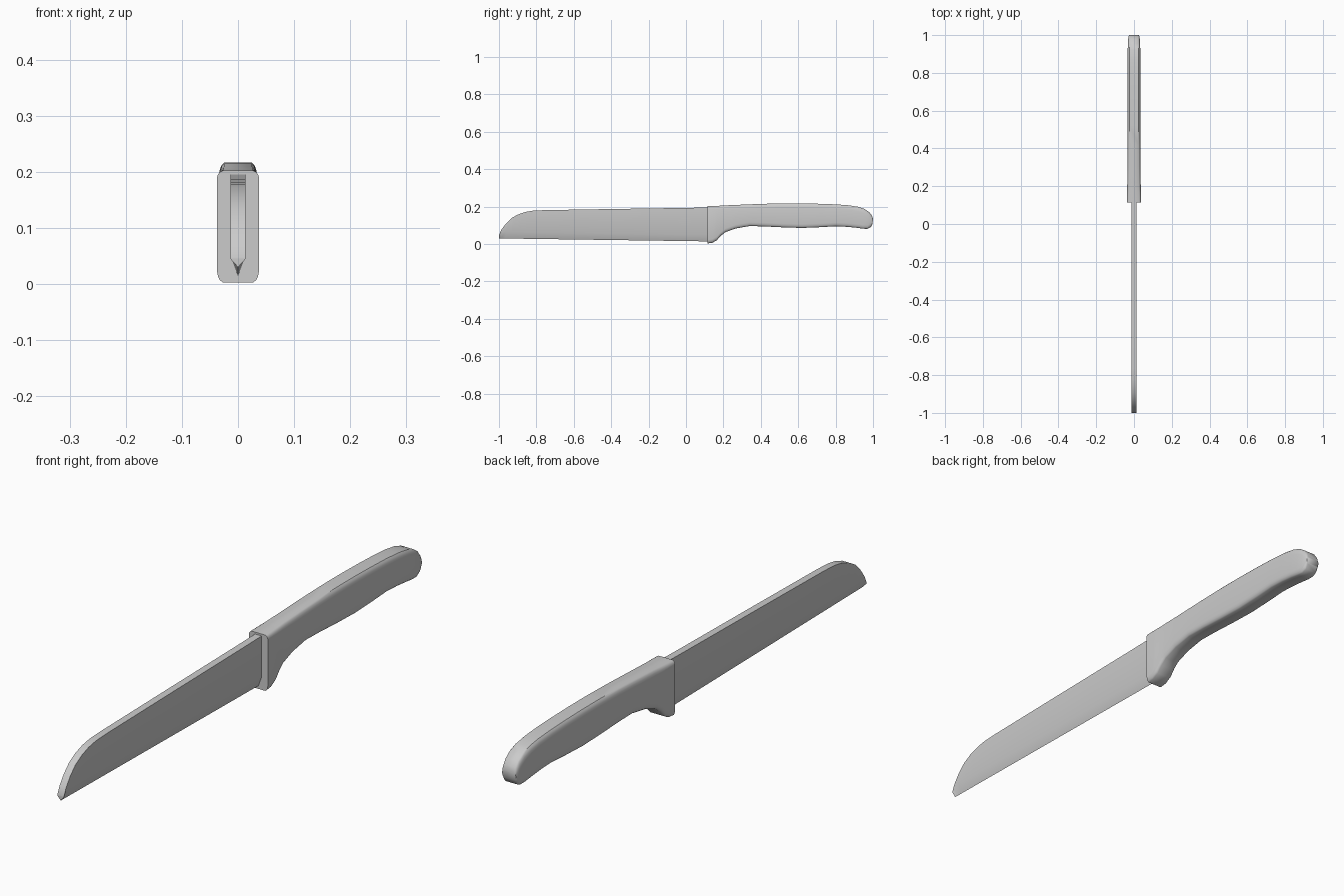
import bpy, bmesh, math
from mathutils import Vector


def loft(name, rings, angle):
    """Skin a list of equal-length closed rings, cap both ends, shade smooth."""
    bm = bmesh.new()
    vr = [[bm.verts.new(p) for p in ring] for ring in rings]
    n = len(vr[0])
    for a, b in zip(vr, vr[1:]):
        for i in range(n):
            j = (i + 1) % n
            bm.faces.new((a[i], a[j], b[j], b[i]))
    bm.faces.new(vr[0])
    bm.faces.new(vr[-1])
    bmesh.ops.recalc_face_normals(bm, faces=bm.faces)
    me = bpy.data.meshes.new(name)
    bm.to_mesh(me)
    bm.free()
    ob = bpy.data.objects.new(name, me)
    bpy.context.collection.objects.link(ob)
    bpy.ops.object.select_all(action='DESELECT')
    ob.select_set(True)
    bpy.context.view_layer.objects.active = ob
    bpy.ops.object.shade_smooth_by_angle(angle=math.radians(angle))
    return ob


# Blade: flat sides, ground edge along the bottom, curved spine near the tip
# stations: (y, spine z)
spine = [(-1.0, 0.048), (-0.988, 0.075), (-0.965, 0.107), (-0.935, 0.137),
         (-0.9, 0.157), (-0.86, 0.171), (-0.82, 0.178), (-0.76, 0.181),
         (-0.4, 0.187), (0.0, 0.193), (0.15, 0.196)]
t = 0.013
rings = []
for y, top in spine:
    edge = 0.03 - 0.016 * (y + 1) / 1.12
    shoulder = min(edge + 0.035, edge + 0.8 * (top - edge))
    rings.append([(0, y, edge), (t, y, shoulder), (t, y, top),
                  (-t, y, top), (-t, y, shoulder)])
loft("blade", rings, 35)


# Handle: rounded-rectangle sections that tilt round the butt end
# stations: (top y, top z, bottom y, bottom z, half width, top corner)
grip = [(0.115, 0.202, 0.115, 0.003, 0.0375, 0.012),
        (0.14, 0.203, 0.14, 0.006, 0.0373, 0.014),
        (0.165, 0.204, 0.165, 0.02, 0.037, 0.016),
        (0.19, 0.205, 0.185, 0.043, 0.0362, 0.018),
        (0.22, 0.207, 0.21, 0.063, 0.0355, 0.02),
        (0.27, 0.209, 0.265, 0.083, 0.035, 0.022),
        (0.34, 0.212, 0.34, 0.096, 0.0345, 0.023),
        (0.42, 0.215, 0.42, 0.094, 0.034, 0.024),
        (0.52, 0.217, 0.52, 0.089, 0.034, 0.024),
        (0.62, 0.217, 0.62, 0.086, 0.034, 0.024),
        (0.72, 0.215, 0.72, 0.09, 0.034, 0.024),
        (0.8, 0.212, 0.8, 0.095, 0.034, 0.024),
        (0.87, 0.207, 0.86, 0.092, 0.034, 0.024),
        (0.92, 0.199, 0.91, 0.087, 0.0335, 0.024),
        (0.955, 0.187, 0.945, 0.082, 0.0325, 0.024),
        (0.98, 0.17, 0.97, 0.081, 0.031, 0.022),
        (0.994, 0.152, 0.988, 0.09, 0.029, 0.018),
        (1.0, 0.135, 0.997, 0.108, 0.027, 0.01)]
rings = []
for ty, tz, by, bz, w, corner in grip:
    top, bot = Vector((0, ty, tz)), Vector((0, by, bz))
    h = (top - bot).length
    ct, cb = min(corner, 0.4 * h) / h, min(0.02, 0.4 * h) / h
    half = [(0.72, 0), (0.86, cb * 0.2), (0.95, cb * 0.52), (1, cb),
            (1, 1 - ct), (0.95, 1 - ct * 0.52), (0.86, 1 - ct * 0.2), (0.72, 1)]
    right = [bot.lerp(top, f) + Vector((s * w, 0, 0)) for s, f in half]
    left = [Vector((-p.x, p.y, p.z)) for p in reversed(right)]
    rings.append(right + left)
loft("handle", rings, 45)
